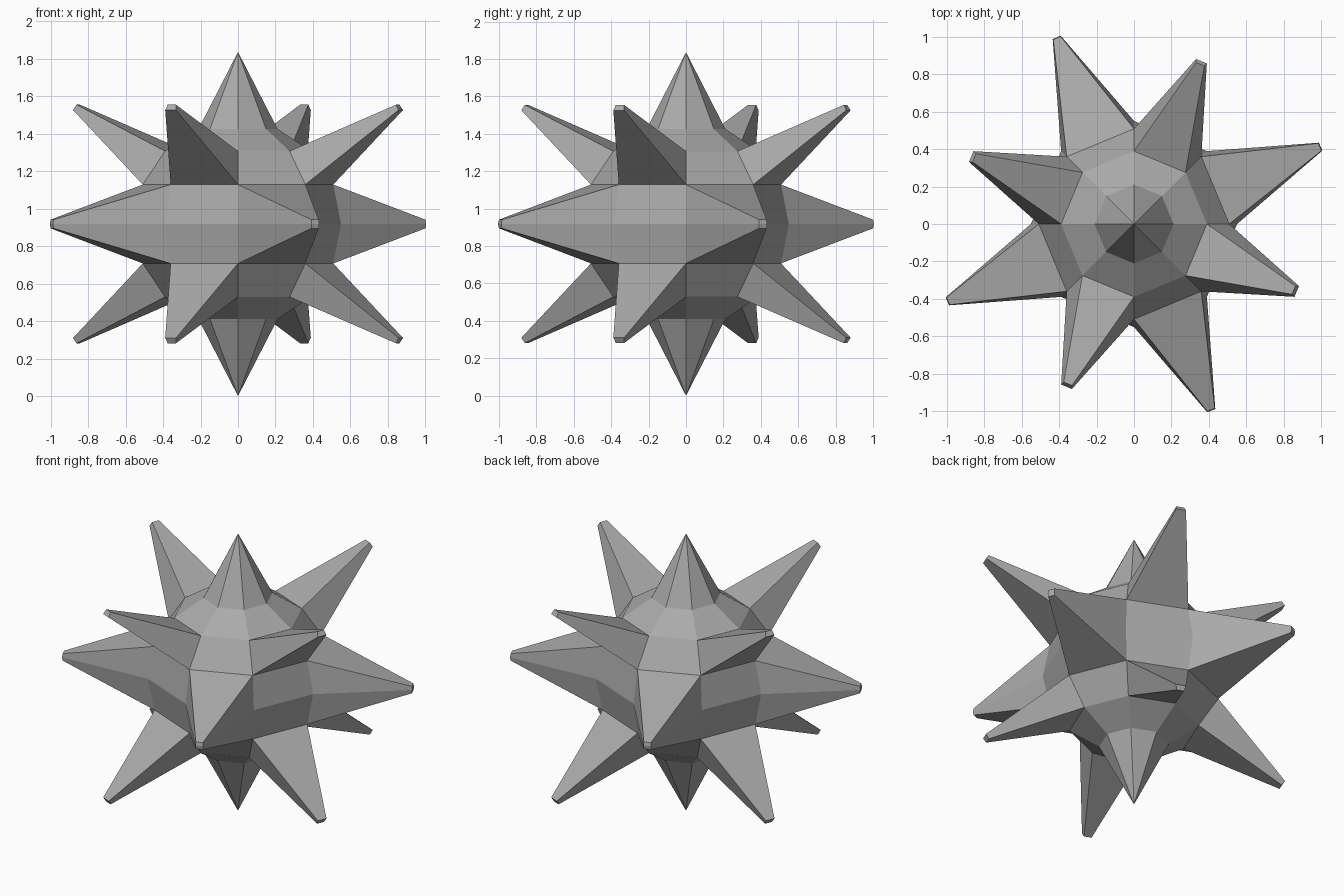
import bpy
import bmesh
from math import atan2, degrees, cos, sin, radians
from mathutils import Vector

if "Cube" in bpy.data.objects:
    bpy.data.objects.remove(bpy.data.objects["Cube"], do_unlink=True)

RADIUS = 0.55
CENTRE_Z = 0.918

# Single stone grey
grey = bpy.data.materials.new("stone_grey")
grey.use_nodes = True
colour = (0.4, 0.4, 0.4, 1)
grey.diffuse_color = colour
grey.node_tree.nodes["Principled BSDF"].inputs["Base Color"].default_value = colour

# Faceted core ball
bm = bmesh.new()
bmesh.ops.create_uvsphere(bm, u_segments=8, v_segments=8, radius=RADIUS)


def pick(segment, low, high):
    """Faces of one 45 degree segment whose latitude lies between low and high."""
    chosen = []
    for f in core_faces:
        c = f.calc_center_median()
        latitude = degrees(atan2(c.z, c.xy.length))
        if int(degrees(atan2(c.y, c.x)) % 360 // 45) == segment and low < latitude < high:
            chosen.append(f)
    return chosen


def pull_spike(faces, latitude, segment, length, taper):
    """Extrude a patch outwards and shrink its end to a small blunt tip."""
    az, lat = radians(45 * segment + 22.5), radians(latitude)
    axis = Vector((cos(lat) * cos(az), cos(lat) * sin(az), sin(lat)))
    new = bmesh.ops.extrude_face_region(bm, geom=faces)["geom"]
    verts = [g for g in new if isinstance(g, bmesh.types.BMVert)]
    middle = sum((v.co for v in verts), Vector()) / len(verts)
    for v in verts:
        v.co = axis * length + (v.co - middle) * taper
    bmesh.ops.delete(bm, geom=[f for f in faces if f.is_valid], context='FACES_ONLY')


# Choose every patch before any is pulled out
core_faces = list(bm.faces)
spikes = []
for segment in range(8):
    if segment % 2 == 0:
        spikes.append((pick(segment, -22, 22), 0, segment, 1.075, 0.11))
    else:
        spikes.append((pick(segment, 23, 44), 33.75, segment, 1.12, 0.16))
        spikes.append((pick(segment, -44, -23), -33.75, segment, 1.12, 0.16))

# Pole spikes
for v in bm.verts:
    if v.co.xy.length < 0.01:
        v.co.z = CENTRE_Z if v.co.z > 0 else -CENTRE_Z

# Side spikes
for spike in spikes:
    pull_spike(*spike)

bmesh.ops.translate(bm, verts=bm.verts, vec=(0, 0, CENTRE_Z))
bmesh.ops.recalc_face_normals(bm, faces=bm.faces)

mesh = bpy.data.meshes.new("spiked_ball")
bm.to_mesh(mesh)
bm.free()
mesh.materials.append(grey)
ball = bpy.data.objects.new("spiked_ball", mesh)
bpy.context.collection.objects.link(ball)
